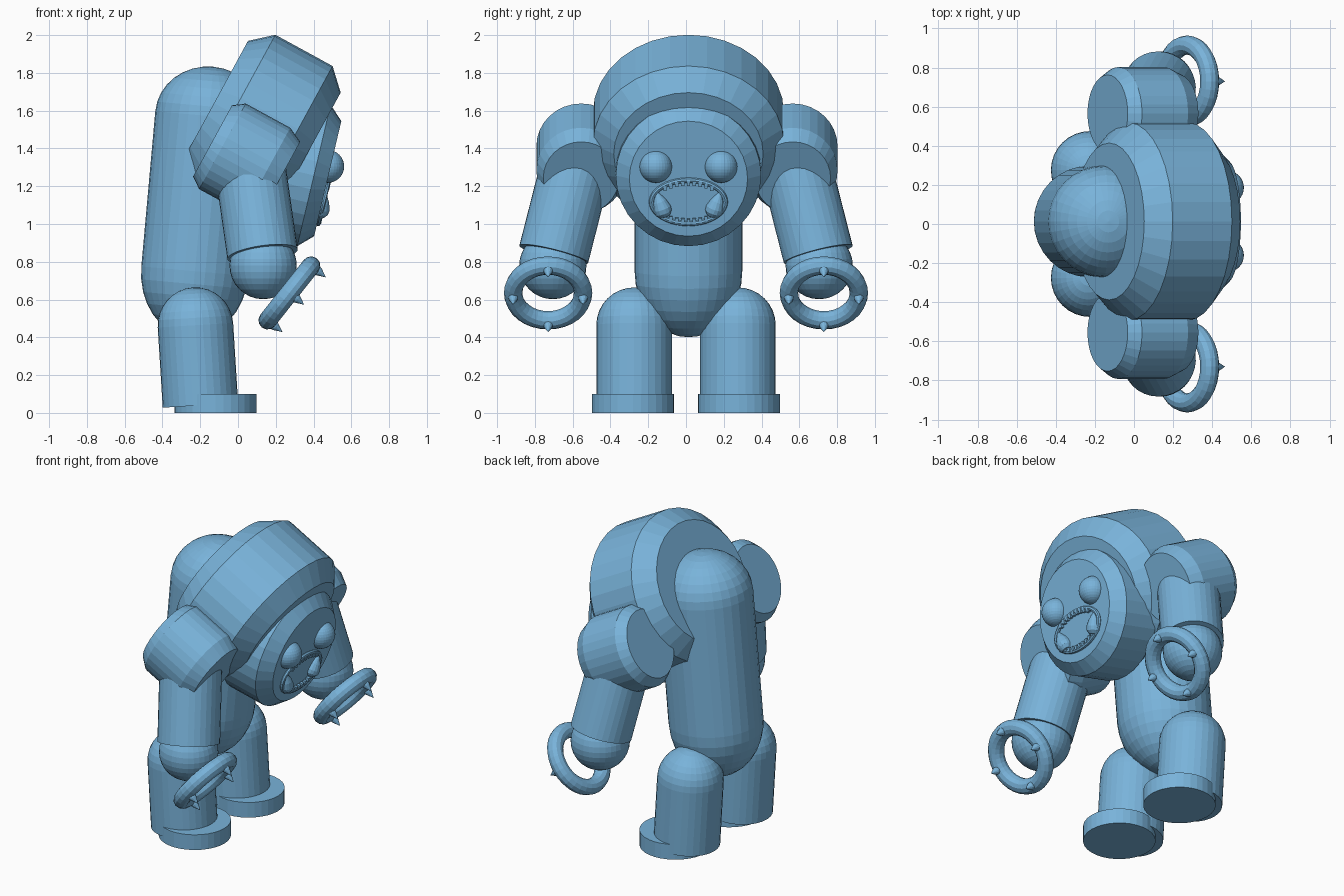
import bpy, bmesh, math
from mathutils import Vector, Matrix

if "Cube" in bpy.data.objects:
    bpy.data.objects.remove(bpy.data.objects["Cube"])

blue = bpy.data.materials.new("sky blue")
blue.diffuse_color = (0.19, 0.45, 0.70, 1)
blue.use_nodes = True
blue.node_tree.nodes["Principled BSDF"].inputs["Base Color"].default_value = blue.diffuse_color
CY = 0.013  # head and trunk sit a touch off the centre plane


def frame(origin, axis):
    """Local z along axis, local y kept as close to world y as possible."""
    z = Vector(axis).normalized()
    x = Vector((0, 1, 0)).cross(z).normalized()
    y = z.cross(x)
    m = Matrix((x, y, z)).transposed().to_4x4()
    m.translation = Vector(origin)
    return m


def finish(name, bm, matrix):
    bmesh.ops.recalc_face_normals(bm, faces=bm.faces)
    bm.transform(matrix)
    me = bpy.data.meshes.new(name)
    bm.to_mesh(me)
    bm.free()
    me.materials.append(blue)
    ob = bpy.data.objects.new(name, me)
    bpy.context.collection.objects.link(ob)
    return ob


def lathe(name, origin, axis, profile, n=32, sy=1.0):
    """Solid of revolution from (radius, distance along axis) points."""
    bm = bmesh.new()
    rings = []
    for r, t in profile:
        if r < 1e-5:
            rings.append([bm.verts.new((0, 0, t))])
        else:
            rings.append([bm.verts.new((r * math.cos(2 * math.pi * i / n),
                                        sy * r * math.sin(2 * math.pi * i / n), t))
                          for i in range(n)])
    for a, b in zip(rings, rings[1:]):
        for i in range(n):
            j = (i + 1) % n
            if len(a) == 1:
                bm.faces.new((a[0], b[j], b[i]))
            elif len(b) == 1:
                bm.faces.new((a[i], a[j], b[0]))
            else:
                bm.faces.new((a[i], a[j], b[j], b[i]))
    for ring in (rings[0], rings[-1]):
        if len(ring) > 1:
            bm.faces.new(ring)
    return finish(name, bm, frame(origin, axis))


def dome(r, t, depth, steps=8):
    """Profile points of a dome that starts at distance t and closes at t + depth."""
    return [(r * math.cos(math.pi / 2 * i / steps) if i < steps else 0,
             t + depth * math.sin(math.pi / 2 * i / steps)) for i in range(steps + 1)]


def ball(name, origin, r):
    pts = dome(r, 0, -r)[::-1] + dome(r, 0, r)[1:]
    return lathe(name, origin, (0, 0, 1), pts)


def ring(name, matrix, ra, rb, minor, n=32, m=12):
    """Elliptical ring lying in the local xy plane."""
    bm = bmesh.new()
    v = []
    for i in range(n):
        a = 2 * math.pi * i / n
        v.append([])
        for k in range(m):
            b = 2 * math.pi * k / m
            d = minor * math.cos(b)
            v[i].append(bm.verts.new(((ra + d) * math.cos(a), (rb + d) * math.sin(a),
                                      minor * math.sin(b))))
    for i in range(n):
        for k in range(m):
            i2, k2 = (i + 1) % n, (k + 1) % m
            bm.faces.new((v[i][k], v[i2][k], v[i2][k2], v[i][k2]))
    return finish(name, bm, matrix)


# Trunk: leaning cylinder with a domed top
lean = Vector((0.09, 0, 1)).normalized()
hip = Vector((-0.228, CY, 0.75))
lathe("trunk", hip, lean, [(0.285, 0)] + dome(0.285, 0.825, 0.262))

# Pelvis and the round band that wraps between the legs
lathe("pelvis", hip, -lean, dome(0.285, 0, 0.35))
lathe("pelvis_band", (-0.25, CY, 0.67), (0, 1, 0),
      [(0.24, -0.1), (0.29, -0.095), (0.32, -0.078), (0.32, 0.078), (0.29, 0.095), (0.24, 0.1)])

# Hood: chamfered drum tilted forward
tilt = Vector((0.878, 0, -0.479))
lathe("hood", (-0.127, CY, 1.64), tilt,
      [(0.375, 0), (0.473, 0.112), (0.473, 0.457), (0.37, 0.562)], sy=1.07)

# Head with chamfered face
look = Vector((0.973, 0, -0.23)).normalized()
face_at = Vector((0.475, CY, 1.24))
lathe("head", face_at, look, [(0.30, -0.42), (0.385, -0.32), (0.385, -0.075), (0.313, 0)])
face = frame(face_at, look)

# Mouth rim and its small teeth
mouth = face @ Matrix.Translation((0.125, 0, 0.005))
ring("mouth_rim", mouth, 0.118, 0.195, 0.014, n=40, m=8)
bm = bmesh.new()
for row in (-1, 1):
    for i in range(-4, 5):
        y = i * 0.031
        x = row * 0.104 * math.sqrt(1 - (y / 0.185) ** 2)
        bmesh.ops.create_cube(bm, size=1, matrix=Matrix.Translation((x, y, 0.006))
                              @ Matrix.Diagonal((0.026, 0.018, 0.02, 1)))
finish("small_teeth", bm, mouth)

for s, side in ((-1, "right"), (1, "left")):
    # Eyes and fangs
    ball("eye_" + side, (0.475, CY + s * 0.173, 1.305), 0.087)
    lathe("fang_" + side, (0.436, CY + s * 0.137, 1.075), (0.25, s * 0.35, 1),
          [(0, -0.045), (0.03, -0.036), (0.046, -0.015), (0.048, 0.01),
           (0.036, 0.05), (0, 0.115)], n=16)

    # Shoulder drum, parallel to the hood
    lathe("shoulder_" + side, (-0.135, s * 0.56 + 0.005, 1.44), tilt,
          [(0.215, 0), (0.258, 0.06), (0.258, 0.328), (0.218, 0.41)], sy=0.92)

    # Arm and rounded wrist
    top, low = Vector((0.06, s * 0.575, 1.33)), Vector((0.13, s * 0.70, 0.84))
    lathe("arm_" + side, top, low - top, [(0.188, 0), (0.188, (low - top).length)])
    ball("wrist_" + side, (0.133, s * 0.705, 0.78), 0.178)

    # Spiked ring on the hand
    out = Vector((0.78, 0, -0.62)).normalized()
    centre = Vector((0.272, s * 0.73, 0.635))
    hand = frame(centre, out)
    ring("hand_ring_" + side, hand, 0.185, 0.185, 0.049)
    for k in range(4):
        a = k * math.pi / 2
        at = hand @ Vector((0.185 * math.cos(a), 0.185 * math.sin(a), 0.04))
        lathe(f"spike_{side}_{k + 1}", at, out, [(0.026, 0), (0.022, 0.015), (0, 0.06)], n=12)

    # Leg with domed top, and flat round foot
    up = Vector((-0.027, 0, 0.435))
    lathe("leg_" + side, (-0.199, s * 0.275, 0.04), up, [(0.2, 0)] + dome(0.2, 0.425, 0.2))
    lathe("foot_" + side, (-0.12, s * 0.28, 0), (0, 0, 1), [(0.217, 0), (0.217, 0.1)])
